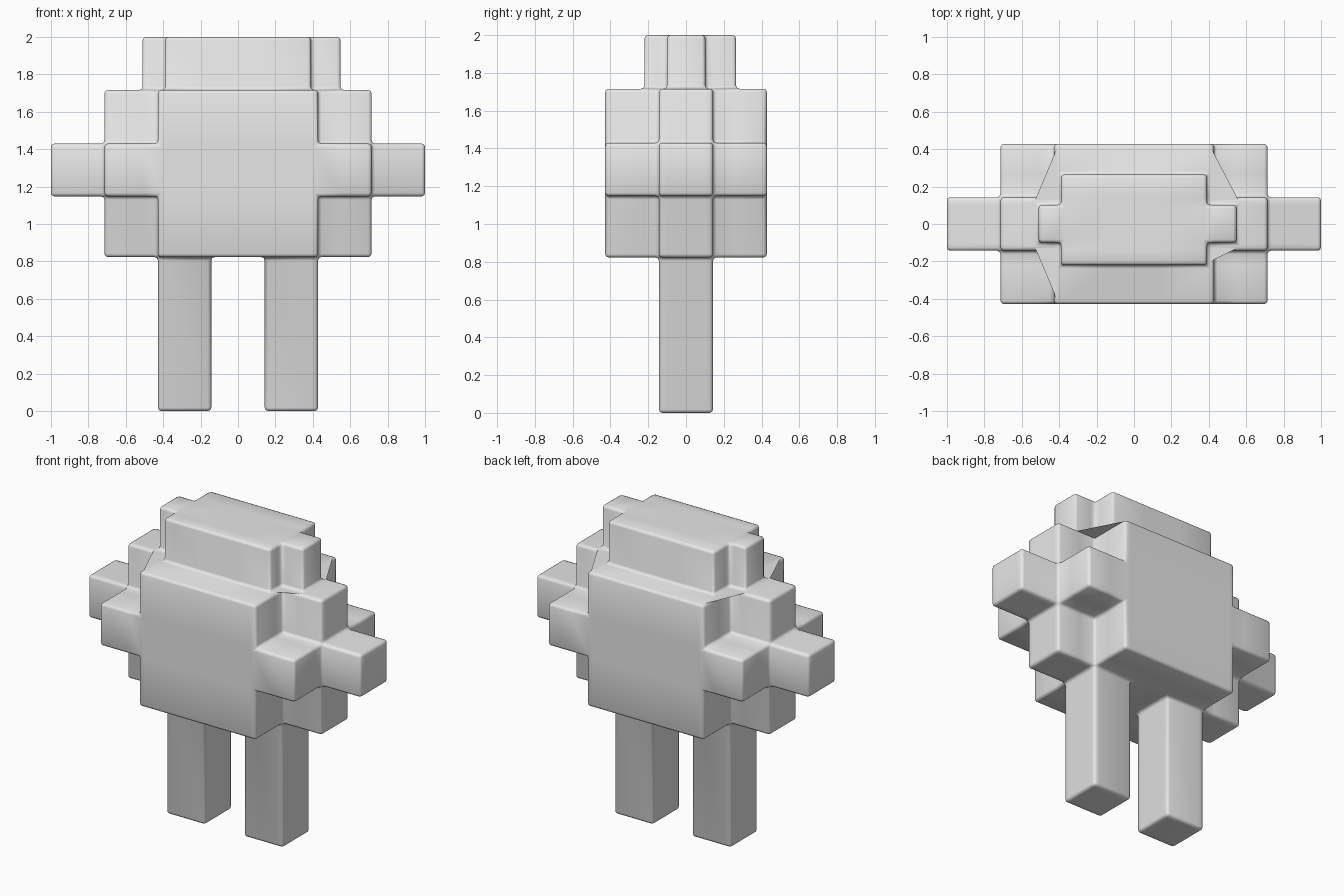
import bpy, bmesh, math
from mathutils import Vector

if "Cube" in bpy.data.objects:
    bpy.data.objects.remove(bpy.data.objects["Cube"])

grey = bpy.data.materials.new("light_grey")
grey.diffuse_color = (0.8, 0.8, 0.8, 1)
grey.use_nodes = True
grey.node_tree.nodes["Principled BSDF"].inputs["Base Color"].default_value = grey.diffuse_color

# Solid blocks as (x0, x1, y0, y1, z0, z1)
A, B, C = 0.143, 0.428, 0.714                 # block steps out from the centre
LOW, MID, HIGH, TOP = 0.823, 1.148, 1.43, 1.716
blocks = [
    (-B, B, -B, B, LOW, TOP),                 # torso
    (-C, C, -A, A, LOW, TOP),                 # side slabs
    (-C, C, -B, B, MID, HIGH),                # belt
    (-1, 1, -A, A, MID, HIGH),                # arms
    (-B, -A, -A, A, 0, LOW),                  # left leg
    (A, B, -A, A, 0, LOW),                    # right leg
    (-0.39, 0.39, -0.22, 0.265, TOP, 2),      # head
    (-0.51, 0.548, -0.10, 0.102, TOP, 2),     # ears
]


def finish(bm, name):
    mesh = bpy.data.meshes.new(name)
    bm.to_mesh(mesh)
    bm.free()
    mesh.materials.append(grey)
    obj = bpy.data.objects.new(name, mesh)
    bpy.context.collection.objects.link(obj)
    return obj


def merged_blocks(name):
    """Outer skin of all the blocks on a shared uneven grid."""
    ticks = [sorted({b[2 * a + s] for b in blocks for s in (0, 1)}) for a in range(3)]
    solid = set()
    for i in range(len(ticks[0]) - 1):
        for j in range(len(ticks[1]) - 1):
            for k in range(len(ticks[2]) - 1):
                c = [(ticks[a][n] + ticks[a][n + 1]) / 2 for a, n in enumerate((i, j, k))]
                if any(all(b[2 * a] < c[a] < b[2 * a + 1] for a in range(3)) for b in blocks):
                    solid.add((i, j, k))
    bm = bmesh.new()
    verts = {}

    def vert(key):
        if key not in verts:
            verts[key] = bm.verts.new([ticks[a][key[a]] for a in range(3)])
        return verts[key]

    for cell in sorted(solid):
        for a in range(3):
            u, v = (a + 1) % 3, (a + 2) % 3
            for side in (0, 1):
                other = list(cell)
                other[a] += 2 * side - 1
                if tuple(other) in solid:
                    continue
                ring = []
                for du, dv in ((0, 0), (1, 0), (1, 1), (0, 1)):
                    key = list(cell)
                    key[a] += side
                    key[u] += du
                    key[v] += dv
                    ring.append(vert(tuple(key)))
                bm.faces.new(ring if side else ring[::-1])
    bm.normal_update()
    # Round every crease, inner and outer
    creases = [e for e in bm.edges if e.calc_face_angle(0) > 0.5]
    bmesh.ops.bevel(bm, geom=creases, offset=0.018, offset_type='OFFSET',
                    segments=2, profile=0.5, affect='EDGES', clamp_overlap=False)
    return finish(bm, name)


body = merged_blocks("block_figure")
bpy.context.view_layer.objects.active = body
body.select_set(True)
bpy.ops.object.shade_smooth_by_angle(angle=math.radians(50))

# Flat webs bridging the shoulder corners
bm = bmesh.new()
for sx, sy, tip, reach in ((-1, 1, 0.53, 0.41), (1, 1, 0.56, 0.41),
                           (-1, -1, 0.53, 0.41), (1, -1, 0.56, 0.20)):
    pts = [(0.41, reach), (0.41, 0.125), (tip, 0.125)]
    face = bm.faces.new([bm.verts.new(Vector((sx * x, sy * y, TOP - 0.001))) for x, y in pts])
    face.normal_update()
    if face.normal.z < 0:
        face.normal_flip()
finish(bm, "shoulder_webs")
